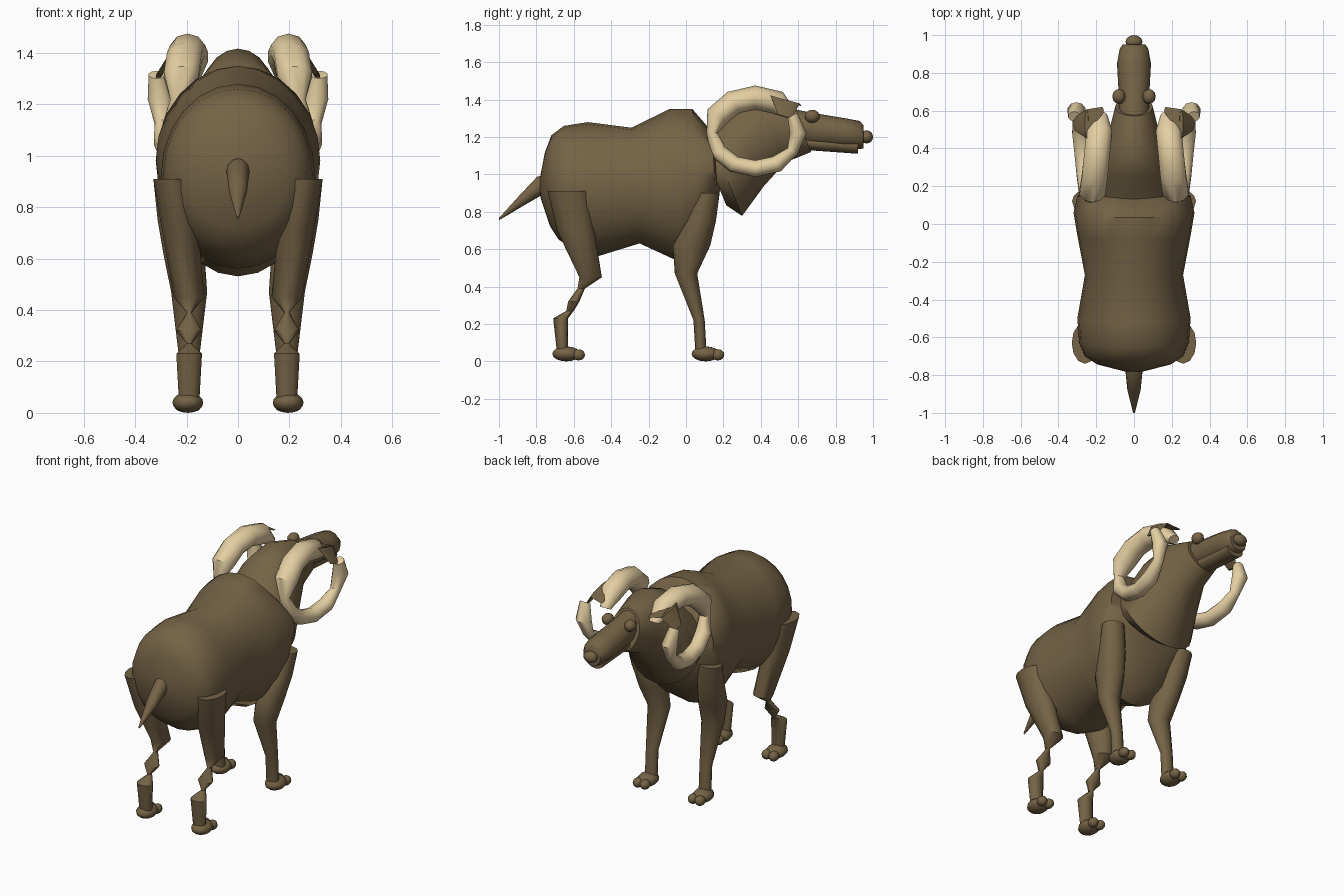
import bpy, bmesh, math
from mathutils import Vector, Matrix

default_cube = bpy.data.objects.get("Cube")
if default_cube:
    bpy.data.objects.remove(default_cube)


def make_material(name, colour):
    material = bpy.data.materials.new(name)
    material.use_nodes = True
    material.diffuse_color = (*colour, 1)
    shader = material.node_tree.nodes["Principled BSDF"]
    shader.inputs["Base Color"].default_value = (*colour, 1)
    return material


coat = make_material("brown_coat", (.175, .125, .06))
pale = make_material("pale_horn", (.78, .62, .36))


def finish(name, bm, material, mirror, angle):
    """Turn a bmesh into a smooth shaded object, optionally mirrored left to right."""
    bmesh.ops.recalc_face_normals(bm, faces=bm.faces)
    mesh = bpy.data.meshes.new(name)
    bm.to_mesh(mesh)
    bm.free()
    mesh.materials.append(material)
    part = bpy.data.objects.new(name, mesh)
    bpy.context.collection.objects.link(part)
    bpy.ops.object.select_all(action="DESELECT")
    part.select_set(True)
    bpy.context.view_layer.objects.active = part
    bpy.ops.object.shade_smooth_by_angle(angle=math.radians(angle))
    if mirror:
        part.modifiers.new("Mirror", "MIRROR").use_mirror_merge = False


def loft(name, stations, lean=90, turn=0, sides=12, material=coat, mirror=False):
    """Skin ellipses given as (y, z, half width, half depth, optional x).

    The depth axis lies in the side plane at the angle lean, growing by turn per station.
    """
    bm = bmesh.new()
    rings = []
    for index, (y, z, width, depth, *offset) in enumerate(stations):
        centre = Vector((sum(offset), y, z))
        angle = math.radians(lean + turn * index)
        across = Vector((width, 0, 0))
        along = Vector((0, math.cos(angle), math.sin(angle))) * depth
        turns = [math.tau * step / sides for step in range(sides)]
        rings.append([bm.verts.new(centre + along * math.cos(t) + across * math.sin(t))
                      for t in turns])
    for near, far in zip(rings, rings[1:]):
        for a in range(sides):
            b = (a + 1) % sides
            bm.faces.new((near[a], near[b], far[b], far[a]))
    bm.faces.new(rings[0])
    bm.faces.new(rings[-1])
    finish(name, bm, material, mirror, 45)


def ball(name, centre, radii, mirror=False):
    bm = bmesh.new()
    placement = Matrix.Translation(centre) @ Matrix.Diagonal((*radii, 1))
    bmesh.ops.create_uvsphere(bm, u_segments=12, v_segments=8, radius=1, matrix=placement)
    finish(name, bm, coat, mirror, 60)


# Barrel-shaped body, rump to chest
loft("body", [
    (-.78, .92, .05, .05),
    (-.74, .92, .2, .2),
    (-.7, .93, .26, .28),
    (-.63, .93, .29, .33),
    (-.5, .92, .3, .36),
    (-.27, .94, .26, .31),
    (-.06, .94, .3, .41),
    (.06, .98, .32, .37),
    (.15, 1.04, .3, .19),
    (.18, 1.03, .1, .1)], lean=94, sides=24)

# Neck rising to the head
loft("neck", [
    (.14, 1.02, .23, .2),
    (.21, 1, .25, .24),
    (.33, 1.15, .2, .23),
    (.46, 1.24, .14, .19),
    (.62, 1.24, .1, .13)], lean=112, sides=20)

# Muzzle, jaw, nose and eyes
loft("muzzle", [
    (.57, 1.26, .08, .09),
    (.67, 1.24, .08, .09),
    (.85, 1.22, .09, .08),
    (.93, 1.21, .075, .075),
    (.95, 1.2, .06, .06)])
loft("jaw", [(.64, 1.17, .06, .04), (.92, 1.15, .06, .04)])
ball("nose", (0, .965, 1.2), (.045, .035, .035))
ball("eye", (.08, .675, 1.31), (.035, .04, .035), mirror=True)

# Ears fanning out under the horn arches
loft("ear", [
    (.6, 1.37, .01, .02, .17),
    (.53, 1.4, .01, .08, .25),
    (.53, 1.31, .01, .04, .31)], lean=165, mirror=True)


# Horns curl once around, spreading outward, with a pinch at regular turns
def horn_station(degrees):
    angle = math.radians(degrees)
    pinched = degrees % 150 == 30 or degrees > 360
    radius = .03 if pinched else .065 if degrees < 180 else .045
    spread = .16 + degrees * .0004
    return (.37 + .23 * math.cos(angle), 1.22 + .19 * math.sin(angle),
            radius * 1.1, radius, spread)


loft("horn", [horn_station(degrees) for degrees in range(30, 400, 30)],
     lean=30, turn=30, sides=10, material=pale, mirror=True)

# Legs splay outward above the knee; the hocks are pinched
legs = {
    "front_leg": [
        (.12, .9, .07, .06),
        (.08, .75, .08, .08),
        (.03, .62, .08, .1),
        (0, .47, .07, .06),
        (.07, .22, .04, .03),
        (.08, .05, .04, .03)],
    "hind_leg": [
        (-.63, .91, .07, .11),
        (-.59, .7, .07, .1),
        (-.51, .45, .06, .06),
        (-.56, .39, .01, .02),
        (-.6, .32, .05, .03),
        (-.62, .27, .01, .02),
        (-.67, .23, .05, .04),
        (-.66, .05, .04, .03)],
}
for name, stations in legs.items():
    splayed = [(*station, .19 + max(0, station[1] - .5) * .17) for station in stations]
    loft(name, splayed, lean=0, mirror=True)

# Feet with paired toes
for end, y in (("front", .105), ("hind", -.64)):
    ball(end + "_foot", (.195, y, .04), (.06, .075, .04), mirror=True)
    for side, x in (("inner", .17), ("outer", .22)):
        ball(f"{end}_{side}_toe", (x, y + .065, .035), (.03, .035, .03), mirror=True)

# Tail
loft("tail", [
    (-.72, .96, .03, .04),
    (-.78, .94, .045, .05),
    (-.88, .86, .035, .03),
    (-1, .76, .005, .005)], lean=108)
